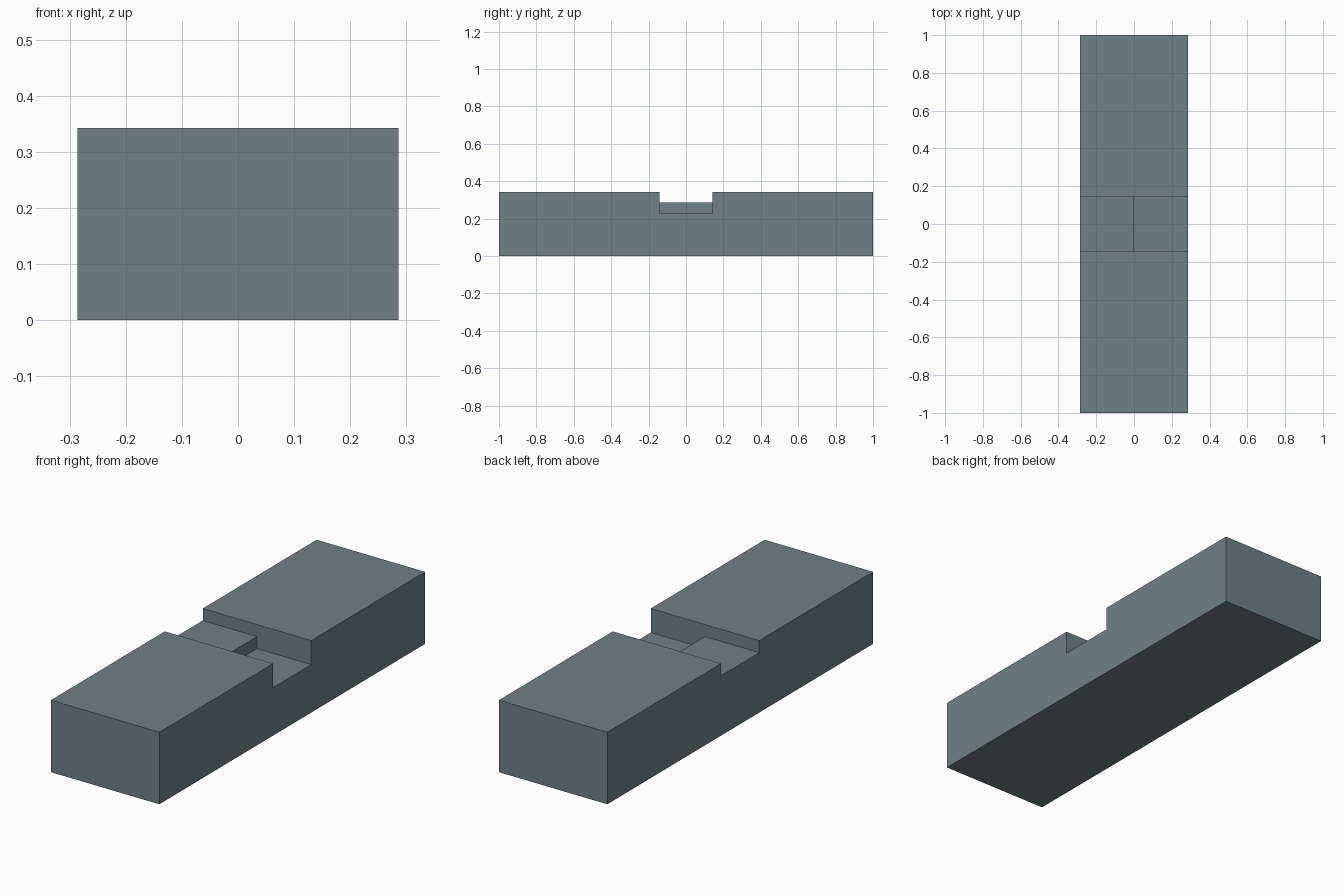
import bpy, bmesh

if "Cube" in bpy.data.objects:
    bpy.data.objects.remove(bpy.data.objects["Cube"])

W, L, H = 0.2857, 1.0, 0.3429      # half width, half length, height
NOTCH = 0.1429                     # half length of the notch
HIGH, LOW = 0.2857, 0.2286         # notch floor on the left and right half


def prism(name, profile, y0, y1):
    """Extrude an x-z profile along y."""
    bm = bmesh.new()
    face = bm.faces.new([bm.verts.new((x, y0, z)) for x, z in profile])
    ext = bmesh.ops.extrude_face_region(bm, geom=[face])
    moved = [g for g in ext["geom"] if isinstance(g, bmesh.types.BMVert)]
    bmesh.ops.translate(bm, verts=moved, vec=(0, y1 - y0, 0))
    bmesh.ops.recalc_face_normals(bm, faces=bm.faces)
    mesh = bpy.data.meshes.new(name)
    bm.to_mesh(mesh)
    bm.free()
    obj = bpy.data.objects.new(name, mesh)
    bpy.context.collection.objects.link(obj)
    return obj


# Main block
block = prism("notched_block", [(-W, 0), (W, 0), (W, H), (-W, H)], -L, L)
mat = bpy.data.materials.new("slate grey")
mat.diffuse_color = (0.156, 0.220, 0.235, 1)
mat.use_nodes = True
mat.node_tree.nodes["Principled BSDF"].inputs["Base Color"].default_value = mat.diffuse_color
block.data.materials.append(mat)

# Stepped cutter: shallow on the left half, deeper on the right
cutter = prism("notch_cutter", [(-0.4, HIGH), (0, HIGH), (0, LOW),
                                (0.4, LOW), (0.4, 0.5), (-0.4, 0.5)], -NOTCH, NOTCH)
cutter.data.materials.append(mat)

# Cut the notch, then remove the cutter
mod = block.modifiers.new("notch", "BOOLEAN")
mod.operation = "DIFFERENCE"
mod.solver = "EXACT"
mod.object = cutter
bpy.context.view_layer.objects.active = block
bpy.ops.object.modifier_apply(modifier=mod.name)
bpy.data.objects.remove(cutter)
